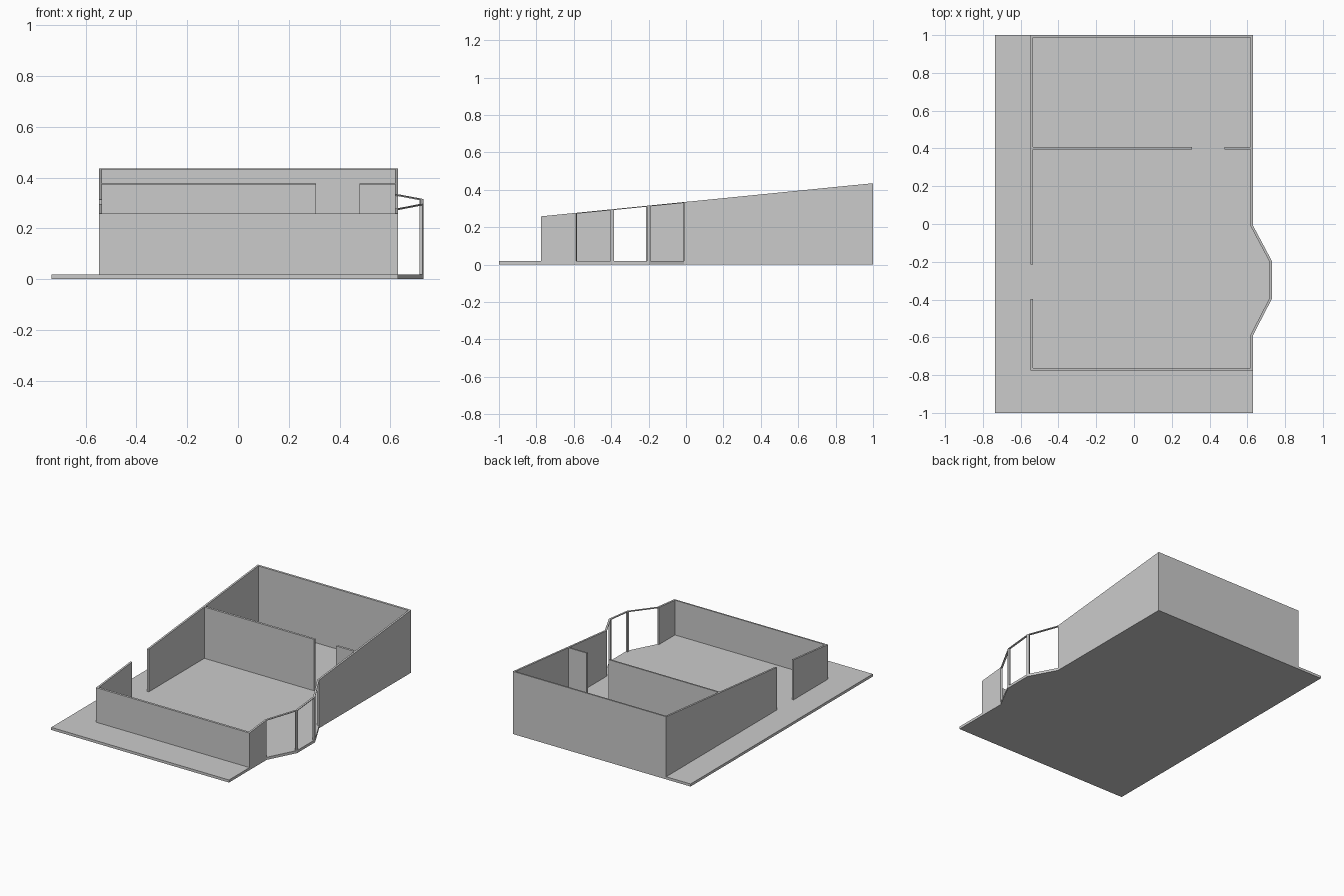
import bpy, bmesh
from mathutils import Vector

if "Cube" in bpy.data.objects:
    bpy.data.objects.remove(bpy.data.objects["Cube"])

FLOOR = 0.018  # slab thickness
T = 0.013      # wall thickness


def roof(y):
    """Height of the sloping wall tops."""
    return 0.435 + 0.0997 * (y - 1)


def prism(name, plan, bottom, top):
    """Extrude a plan outline between two height functions of y."""
    bm = bmesh.new()
    lo = [bm.verts.new((x, y, bottom(y))) for x, y in plan]
    hi = [bm.verts.new((x, y, top(y))) for x, y in plan]
    n = len(plan)
    bm.faces.new(lo[::-1])
    bm.faces.new(hi)
    for i in range(n):
        j = (i + 1) % n
        bm.faces.new((lo[i], lo[j], hi[j], hi[i]))
    bmesh.ops.recalc_face_normals(bm, faces=bm.faces[:])
    me = bpy.data.meshes.new(name)
    bm.to_mesh(me)
    bm.free()
    ob = bpy.data.objects.new(name, me)
    bpy.context.collection.objects.link(ob)
    return ob


def wall(name, plan):
    return prism(name, plan, lambda y: FLOOR, roof)


L, R, F, B = -0.548, 0.631, -0.775, 1.0
bay_out = [(R, -0.587), (0.731, -0.394), (0.731, -0.198), (R, -0.01)]
bay_in = [(R - T, -0.584), (0.731 - T, -0.391), (0.731 - T, -0.201), (R - T, -0.013)]

# Floor slab with bay projection
prism("floor_slab", [(-0.735, -1), (R, -1)] + bay_out + [(R, 1), (-0.735, 1)],
      lambda y: 0, lambda y: FLOOR)

# Outer walls, split by the doorway on the left and the bay on the right
wall("front_walls", [(L, -0.397), (L, F), (R, F), bay_out[0], bay_in[0],
                     (R - T, F + T), (L + T, F + T), (L + T, -0.397)])
wall("back_walls", [bay_out[3], (R, B), (L, B), (L, -0.215), (L + T, -0.215),
                    (L + T, B - T), (R - T, B - T), bay_in[3]])

# Interior partition on either side of its doorway
for side, x0, x1 in (("left", L + T, 0.308), ("right", 0.478, R - T)):
    wall("partition_" + side, [(x0, 0.395), (x1, 0.395), (x1, 0.408), (x0, 0.408)])

# Bay window: thin head rail following the roof slope
prism("bay_head_rail", bay_out + bay_in[::-1], lambda y: roof(y) - 0.005, roof)

# Bay window corner posts
for k, name in ((1, "front"), (2, "back")):
    def step(line, other, d):
        a, b = Vector(line[k]), Vector(line[other])
        return tuple(a + (b - a).normalized() * d)
    prism("bay_post_" + name,
          [step(bay_out, k - 1, 0.01), bay_out[k], step(bay_out, k + 1, 0.01),
           step(bay_in, k + 1, 0.007), bay_in[k], step(bay_in, k - 1, 0.007)],
          lambda y: FLOOR, lambda y: roof(y) - 0.005)
